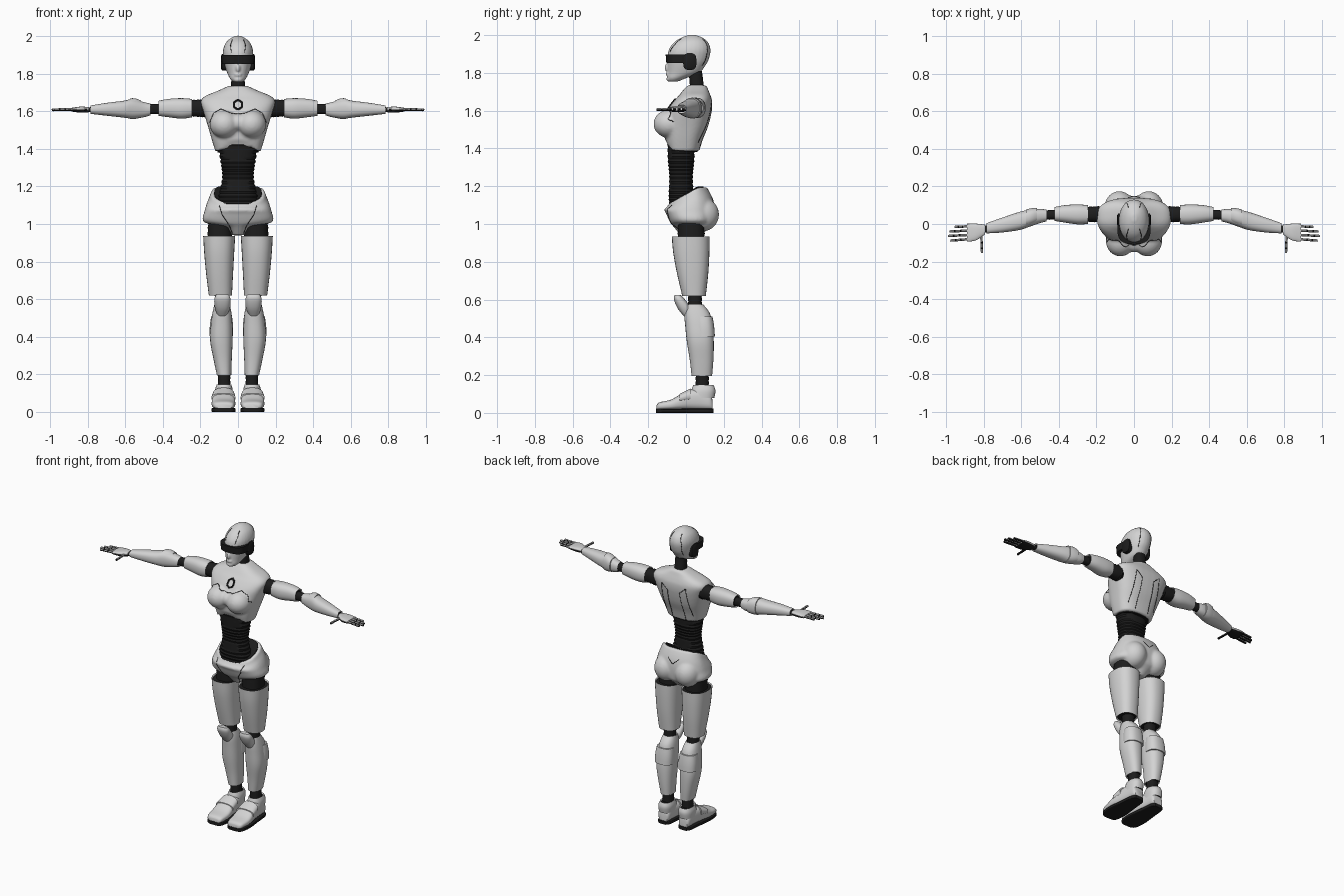
import bpy, bmesh, math
from mathutils import Vector, Matrix
from mathutils.bvhtree import BVHTree

cube = bpy.data.objects.get("Cube")
if cube:
    bpy.data.objects.remove(cube, do_unlink=True)


def material(name, color):
    m = bpy.data.materials.new(name)
    m.use_nodes = True
    m.diffuse_color = color
    m.node_tree.nodes["Principled BSDF"].inputs["Base Color"].default_value = color
    return m


WHITE, BLACK = 0, 1
PALETTE = [material("pale_shell", (0.65, 0.65, 0.65, 1)),
           material("black_rubber", (0.012, 0.012, 0.012, 1))]
PLACE = {"X": lambda t, u, v: Vector((t, u, v)),
         "Y": lambda t, u, v: Vector((u, t, v)),
         "Z": lambda t, u, v: Vector((u, v, t))}


def clamp(a):
    return max(0.0, min(1.0, a))


def smooth_path(rows, steps):
    """Catmull-Rom interpolation between section rows."""
    out, last = [], len(rows) - 1
    for i in range(last):
        a, b, c, d = (rows[max(0, min(last, i + k))] for k in (-1, 0, 1, 2))
        for j in range(steps):
            t = j / steps
            out.append([q + t / 2 * (r - p + t * (2 * p - 5 * q + 4 * r - s + t * (3 * (q - r) + s - p)))
                        for p, q, r, s in zip(a, b, c, d)])
    return out + [list(rows[-1])]


def loft(bm, axis, rows, power=2.4, sides=28, steps=4, ribs=0, warp=None, hollow=False):
    """Rows: position along the axis, then low/high bounds across the two other axes."""
    path = smooth_path(rows, steps)
    if ribs:
        dense, count = smooth_path(rows, 40), 2 * ribs
        path = [dense[round(i * (len(dense) - 1) / count)] for i in range(count + 1)]
    rings = []
    for i, (t, u0, u1, v0, v1) in enumerate(path):
        shrink = 0.94 if ribs and i % 2 else 1
        ring = []
        for k in range(sides):
            a = math.tau * k / sides
            x, y = (math.copysign(abs(w) ** (2 / power), w) * shrink for w in (math.cos(a), math.sin(a)))
            co = PLACE[axis](t, (u0 + u1 + x * (u1 - u0)) / 2, (v0 + v1 + y * (v1 - v0)) / 2)
            if warp:
                warp(co)
            ring.append(bm.verts.new(co))
        rings.append(ring)
    faces = [bm.faces.new((p[k], p[k - 1], q[k - 1], q[k]))
             for p, q in zip(rings, rings[1:]) for k in range(sides)]
    caps = [bm.faces.new(rings[0]), bm.faces.new(rings[-1])]
    bmesh.ops.recalc_face_normals(bm, faces=faces + caps)
    if hollow:
        for cap in caps:
            bmesh.ops.inset_region(bm, faces=[cap], thickness=0.007, depth=-0.006)
            cap.material_index = BLACK


def ball(bm, center, radii):
    bmesh.ops.create_uvsphere(bm, u_segments=28, v_segments=18, radius=1,
                              matrix=Matrix.Translation(center) @ Matrix.Diagonal((*radii, 1)))


def rod(bm, a, b, r, sides=8):
    a, b = Vector(a), Vector(b)
    turn = (b - a).to_track_quat("Z", "Y").to_matrix().to_4x4()
    bmesh.ops.create_cone(bm, cap_ends=True, segments=sides, radius1=r, radius2=r,
                          depth=(b - a).length, matrix=Matrix.Translation((a + b) / 2) @ turn)


def finish(name, bm, color=WHITE, mirror=False, blend=0, relax=4):
    for f in bm.faces:
        f.smooth = True
        f.material_index = max(color, f.material_index)
    for e in bm.edges:
        e.smooth = e.calc_face_angle(0) < math.radians(35)
    mesh = bpy.data.meshes.new(name)
    bm.to_mesh(mesh)
    bm.free()
    for m in (PALETTE if not blend else [PALETTE[color]]):
        mesh.materials.append(m)
    ob = bpy.data.objects.new(name, mesh)
    bpy.context.collection.objects.link(ob)
    if blend:
        mod = ob.modifiers.new("blend", "REMESH")
        mod.mode, mod.voxel_size, mod.use_smooth_shade = "VOXEL", blend, True
        mod = ob.modifiers.new("relax", "SMOOTH")
        mod.factor, mod.iterations = 0.5, relax
    if mirror:
        mod = ob.modifiers.new("mirror", "MIRROR")
        mod.use_mirror_merge = False
    return ob


def part(name, axis, rows, color=WHITE, mirror=True, **options):
    bm = bmesh.new()
    loft(bm, axis, rows, **options)
    return finish(name, bm, color, mirror)


def seam(name, target, points, side, radius=0.0018, mirror=True):
    """Thin dark line laid on a shell, projected along y from the given side."""
    deps = bpy.context.evaluated_depsgraph_get()
    tree = BVHTree.FromObject(target, deps)
    hits, bm = [], bmesh.new()
    for (xa, za), (xb, zb) in zip(points, points[1:]):
        for j in range(9):
            t = j / 8
            hit = tree.ray_cast(Vector((xa + (xb - xa) * t, side, za + (zb - za) * t)), Vector((0, -side, 0)))[0]
            if hit and (not hits or (hit - hits[-1]).length > 1e-4):
                hits.append(hit)
    for a, b in zip(hits, hits[1:]):
        if (b - a).length < 0.04:
            rod(bm, a, b, radius, 6)
    finish(name, bm, BLACK, mirror)


def rib_arch(c):
    if c.z < 1.45:
        c.z += 0.7 * (1.45 - c.z) * clamp(1 - (c.x / 0.11) ** 2) * clamp(-c.y / 0.1)


def hip_dip(c):
    c.z -= 0.085 * clamp((0.06 - c.y) / 0.14) * clamp((c.z - 1.06) / 0.12)


# Head
bm = bmesh.new()
loft(bm, "Z", [(1.755, -.025, .025, -.09, -.04), (1.772, -.042, .042, -.1, 0), (1.8, -.056, .056, -.098, .07),
               (1.835, -.068, .068, -.098, .1), (1.87, -.076, .076, -.098, .12), (1.92, -.08, .08, -.092, .13),
               (1.96, -.067, .067, -.065, .118), (1.985, -.043, .043, -.028, .09),
               (2.001, -.012, .012, .015, .05)], power=2.1)
ball(bm, (0, -.098, 1.828), (.012, .016, .022))
ball(bm, (0, -.098, 1.793), (.02, .009, .009))
ball(bm, (0, -.086, 1.768), (.024, .018, .015))
head = finish("head", bm, blend=0.006, relax=2)
part("visor", "Z", [(1.852, -.086, .086, -.104, .045), (1.898, -.088, .088, -.108, .045)],
     BLACK, False, power=2.6, steps=1, sides=40)
part("ear_pad", "X", [(.06, -.015, .055, 1.815, 1.905), (.084, -.015, .055, 1.815, 1.905),
                      (.09, -.005, .045, 1.825, 1.895)], BLACK, power=3, steps=1)
part("neck", "Z", [(1.69, -.04, .04, .02, .1), (1.81, -.036, .036, .015, .085)], BLACK, False, ribs=6)

# Torso shell with blended chest
bm = bmesh.new()
loft(bm, "Z", [(1.385, -.12, .12, -.1, .07), (1.45, -.14, .14, -.112, .09), (1.52, -.16, .16, -.115, .118),
               (1.6, -.185, .185, -.098, .136), (1.65, -.198, .198, -.065, .138), (1.68, -.175, .175, -.038, .13),
               (1.705, -.115, .115, -.018, .12), (1.725, -.07, .07, 0, .112), (1.735, -.05, .05, .01, .105)],
     power=2.7, sides=40, warp=rib_arch)
for s in (-1, 1):
    ball(bm, (s * .072, -.09, 1.53), (.078, .082, .074))
ball(bm, (0, -.09, 1.54), (.05, .062, .05))
torso = finish("torso", bm, blend=0.008)
part("torso_lining", "Z", [(1.38, -.108, .108, -.09, .06), (1.42, -.11, .11, -.09, .06)],
     BLACK, False, warp=rib_arch)
part("abdomen", "Z", [(1.08, -.115, .115, -.09, .05), (1.15, -.105, .105, -.093, .042), (1.25, -.086, .086, -.09, .038),
                      (1.33, -.095, .095, -.097, .045), (1.44, -.112, .112, -.1, .05)], BLACK, False, ribs=16)

# Pelvis with blended buttocks
bm = bmesh.new()
loft(bm, "Z", [(.94, -.035, .035, -.03, .08), (.985, -.075, .075, -.065, .13), (1.01, -.182, .182, -.085, .145),
               (1.07, -.178, .178, -.11, .15), (1.12, -.166, .166, -.115, .145), (1.16, -.152, .152, -.103, .13),
               (1.195, -.142, .142, -.09, .11)], sides=40, warp=hip_dip)
for s in (-1, 1):
    ball(bm, (s * .078, .085, 1.05), (.08, .09, .09))
pelvis = finish("pelvis", bm, blend=0.008)
part("waist_lining", "Z", [(1.16, -.125, .125, -.082, .092), (1.199, -.127, .127, -.08, .094)],
     BLACK, False, warp=hip_dip)

# Legs
part("hip_joint", "Z", [(.9, .03, .165, -.045, .1), (1.03, .03, .16, -.045, .1)], BLACK, ribs=5)
part("thigh", "Z", [(.935, .015, .185, -.075, .125), (.85, .02, .18, -.068, .124), (.74, .026, .17, -.048, .118),
                    (.62, .032, .155, -.02, .105)], hollow=True)
part("knee_joint", "Z", [(.54, .05, .125, .01, .085), (.64, .05, .125, .01, .085)], BLACK, ribs=5)
part("knee_cap", "Z", [(.505, .065, .105, -.005, .03), (.55, .043, .122, -.042, .03), (.6, .04, .126, -.064, -.005),
                       (.625, .05, .115, -.06, -.03)])
part("shin", "Z", [(.575, .045, .125, 0, .09), (.53, .035, .135, -.01, .125), (.47, .03, .144, -.005, .138),
                   (.38, .029, .148, .004, .147), (.28, .033, .13, .02, .145), (.195, .036, .112, .03, .138)],
     hollow=True)
part("calf_guard", "Z", [(.405, .026, .151, .045, .153), (.46, .026, .15, .045, .149),
                         (.51, .032, .142, .045, .14)], steps=2)
part("ankle_joint", "Z", [(.12, .04, .107, .05, .122), (.22, .04, .107, .05, .122)], BLACK, ribs=5)

# Shoes
part("shoe", "Y", [(-.155, .035, .112, .015, .042), (-.14, .022, .13, .015, .056), (-.08, .014, .14, .015, .07),
                   (-.03, .016, .138, .015, .098), (.02, .022, .13, .015, .122), (.08, .03, .122, .015, .125),
                   (.125, .035, .117, .015, .105), (.14, .045, .107, .015, .07)], power=2.8)
part("instep_strap", "Y", [(-.035, .013, .142, .05, .1), (.025, .019, .134, .055, .13)], steps=2)
part("ankle_cuff", "Z", [(.078, .03, .122, .02, .15), (.118, .028, .122, .028, .156), (.147, .036, .113, .038, .146)],
     hollow=True)
bm = bmesh.new()
loft(bm, "Y", [(-.158, .04, .108, 0, .022), (-.14, .02, .132, 0, .022), (-.07, .012, .142, 0, .022),
               (.03, .022, .132, 0, .022), (.12, .032, .122, 0, .022), (.145, .05, .104, 0, .022)], power=8)
finish("sole", bm, BLACK, True)

# Arms
part("shoulder_joint", "X", [(.16, .008, .097, 1.565, 1.665), (.265, .01, .092, 1.572, 1.66)], BLACK, ribs=6)
part("upper_arm", "X", [(.245, 0, .1, 1.567, 1.665), (.3, -.002, .104, 1.56, 1.669), (.37, .008, .1, 1.568, 1.665),
                        (.422, .016, .09, 1.575, 1.655)], hollow=True)
part("elbow_joint", "X", [(.4, .025, .077, 1.585, 1.64), (.5, .02, .072, 1.582, 1.638)], BLACK, ribs=6)
part("forearm", "X", [(.465, .014, .076, 1.578, 1.64), (.5, .005, .08, 1.568, 1.648), (.56, -.016, .075, 1.56, 1.664),
                      (.61, -.032, .064, 1.566, 1.655), (.7, -.045, .034, 1.576, 1.644),
                      (.785, -.05, .004, 1.586, 1.63)], hollow=True)
part("elbow_guard", "X", [(.515, .006, .086, 1.566, 1.656), (.545, -.006, .084, 1.559, 1.668),
                          (.575, -.016, .077, 1.559, 1.668)], steps=2)

# Hands
part("wrist", "X", [(.77, -.042, -.006, 1.594, 1.622), (.81, -.05, -.008, 1.596, 1.62)], BLACK, ribs=3)
part("palm", "X", [(.795, -.055, -.005, 1.592, 1.61), (.84, -.085, 0, 1.592, 1.61), (.885, -.092, 0, 1.598, 1.61)], BLACK)
part("hand_back", "X", [(.793, -.056, -.004, 1.6, 1.622), (.84, -.087, .002, 1.6, 1.624),
                        (.888, -.094, .002, 1.602, 1.617)])
cores, plates = bmesh.new(), bmesh.new()
fingers = [((.88, -.012 - .023 * i, 1.608), (tip, -.016 - .024 * i, 1.606))
           for i, tip in enumerate((.955, .98, .99, .975))]
fingers.append(((.812, -.06, 1.606), (.808, -.155, 1.606)))
for a, b in fingers:
    a, b = Vector(a), Vector(b)
    rod(cores, a, b, .0065)
    for lo, hi in ((.08, .38), (.46, .68), (.76, .98)):
        lift = Vector((0, 0, .0025))
        rod(plates, a.lerp(b, lo) + lift, a.lerp(b, hi) + lift, .0064)
finish("finger_cores", cores, BLACK, True)
finish("finger_plates", plates, WHITE, True)

# Panel seams and chest emblem
bpy.context.view_layer.update()
ring = [(.024 * math.sin(k * math.tau / 6), 1.634 + .026 * math.cos(k * math.tau / 6)) for k in range(7)]
seam("chest_emblem", torso, ring, -1, 0.006, False)
seam("chest_seam", torso, [(0, 1.585), (.04, 1.59), (.09, 1.612), (.13, 1.59), (.15, 1.54)], -1)
seam("back_seam", torso, [(.05, 1.4), (.045, 1.6), (.09, 1.64), (.1, 1.43)], 1)
seam("pelvis_seam", pelvis, [(.1, 1.1), (.085, 1.05), (.045, .99), (.03, .95)], -1)
seam("tailbone_seam", pelvis, [(0, 1.11), (.04, 1.145)], 1)
seam("crown_seam", head, [(.035, 1.91), (.04, 1.95), (.03, 1.98)], -1)
seam("nape_seam", head, [(.04, 1.84), (.045, 1.92), (.03, 1.98)], 1)
